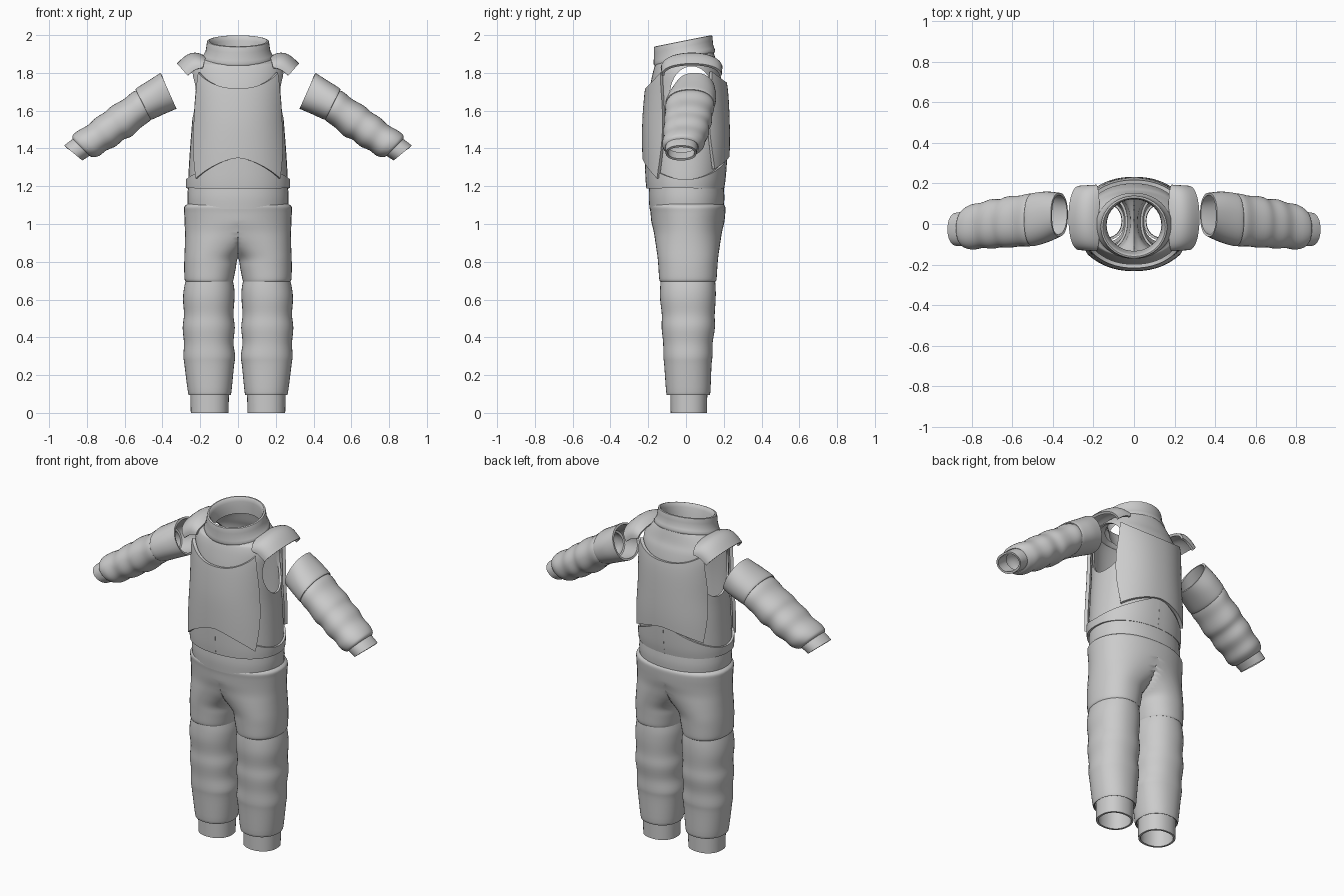
import bpy
import math
from mathutils import Vector

default_cube = bpy.data.objects.get("Cube")
if default_cube:
    bpy.data.objects.remove(default_cube)

SIDES = 40

fabric = bpy.data.materials.new("suit_grey")
fabric.use_nodes = True
fabric.diffuse_color = (0.6, 0.6, 0.6, 1)
fabric.node_tree.nodes["Principled BSDF"].inputs["Base Color"].default_value = fabric.diffuse_color


def refine(keys, steps=4):
    """Smoothly interpolate between key sections (Catmull-Rom)."""
    keys = [Vector(tuple(k) + (0,) * (7 - len(k))) for k in keys]
    result = []
    for i in range(len(keys) - 1):
        a, b = keys[max(i - 1, 0)], keys[i]
        c, d = keys[i + 1], keys[min(i + 2, len(keys) - 1)]
        for s in range(steps):
            t = s / steps
            result.append(0.5 * (2 * b + (c - a) * t + (2 * a - 5 * b + 4 * c - d) * t ** 2
                                 + (3 * b - a - 3 * c + d) * t ** 3))
    return result + [keys[-1]]


def section_point(section, angle, squareness=2.2):
    """Section: centre x, y, z, two radii, tilt in degrees, shear along y."""
    x, y, z, ru, rv, tilt, shear = section
    cu, sv = math.cos(angle), math.sin(angle)
    u = ru * math.copysign(abs(cu) ** (2 / squareness), cu)
    v = rv * math.copysign(abs(sv) ** (2 / squareness), sv)
    tilt = math.radians(tilt)
    return Vector((x + u * math.cos(tilt), y + v, z + u * math.sin(tilt) + shear * v))


def grid(name, rows, closed=False, seam=False):
    """Make a sheet of quads from rows of points; seam drops faces lying on x = 0."""
    width = len(rows[0])
    points = [p for row in rows for p in row]
    faces = []
    for r in range(len(rows) - 1):
        for c in range(width if closed else width - 1):
            n = (c + 1) % width
            face = (r * width + c, r * width + n, (r + 1) * width + n, (r + 1) * width + c)
            if not (seam and all(points[i].x < 1e-5 for i in face)):
                faces.append(face)
    mesh = bpy.data.meshes.new(name)
    mesh.from_pydata(points, [], faces)
    mesh.materials.append(fabric)
    obj = bpy.data.objects.new(name, mesh)
    bpy.context.collection.objects.link(obj)
    return obj


def finish(obj, thickness=0.0, mirror=False, cutter=None):
    """Give the sheet thickness, mirror or cut it, then shade it."""
    if mirror:
        mod = obj.modifiers.new("mirror", 'MIRROR')
        mod.merge_threshold = 0.0005
    if thickness:
        mod = obj.modifiers.new("thickness", 'SOLIDIFY')
        mod.thickness = abs(thickness)
        mod.offset = math.copysign(1, thickness)
    if cutter:
        mod = obj.modifiers.new("cut", 'BOOLEAN')
        mod.object = cutter
        mod.solver = 'EXACT'
    bpy.ops.object.select_all(action='DESELECT')
    bpy.context.view_layer.objects.active = obj
    obj.select_set(True)
    bpy.ops.object.convert(target='MESH')
    bpy.ops.object.shade_smooth_by_angle(angle=math.radians(40))


def rings(sections, squareness=2.2):
    return [[section_point(s, math.tau * i / SIDES, squareness) for i in range(SIDES)]
            for s in sections]


def tube(name, keys, thickness=-0.012, mirror=False, steps=4, squareness=2.2):
    obj = grid(name, rings(refine(keys, steps), squareness), closed=True)
    finish(obj, thickness, mirror)


# Ankle cuffs and lower legs
tube("ankle_cuffs", [(.15, .015, 0, .1, .096), (.15, .015, .11, .102, .098)], mirror=True)
tube("lower_legs", [
    (.15, .012, .095, .108, .11), (.15, .012, .11, .115, .117), (.152, .01, .25, .131, .125),
    (.152, .01, .3, .137, .13), (.155, .01, .37, .131, .131), (.155, .012, .45, .138, .141),
    (.155, .012, .52, .131, .14), (.155, .01, .6, .136, .147), (.153, .01, .66, .133, .147),
    (.152, .01, .72, .12, .142)], mirror=True)

# Trousers: each thigh widens upward until it meets the centre seam
thigh = rings(refine([
    (.152, .01, .695, .125, .147), (.153, .01, .71, .13, .152), (.148, .01, .77, .137, .156),
    (.142, .01, .82, .142, .16), (.115, .01, .87, .167, .167), (.085, .01, .91, .196, .173),
    (.04, .01, .96, .241, .181), (0, .01, 1.01, .283, .193), (0, .01, 1.06, .285, .198),
    (0, .008, 1.09, .285, .2), (0, .005, 1.105, .268, .193)]))
for row in thigh:
    for p in row:
        p.x = max(p.x, 0)
trousers = grid("trousers", thigh, closed=True, seam=True)
finish(trousers, -0.01, mirror=True)

# Waistband
tube("waistband", [(0, .003, 1.08, .264, .196), (0, .003, 1.14, .268, .2),
                   (0, .002, 1.2, .264, .197)])

# Vest body, with open armholes
vest_sections = refine([
    (0, -.004, 1.19, .262, .193), (0, -.002, 1.25, .263, .2), (0, 0, 1.4, .254, .207),
    (0, 0, 1.55, .243, .206), (0, .002, 1.7, .243, .196), (0, .002, 1.79, .248, .18),
    (0, 0, 1.84, .232, .164), (0, -.004, 1.87, .198, .155, 0, .15),
    (0, -.006, 1.895, .165, .148, 0, .2)])
vest = grid("vest_body", rings(vest_sections), closed=True)
hole = [[Vector((x, .03 + .115 * math.cos(a), 1.685 + .15 * math.sin(a)))
         for a in [math.tau * i / SIDES for i in range(SIDES)]] for x in (-.5, .5)]
armhole_cutter = grid("armhole_cutter", hole, closed=True)
armhole_cutter.data.clear_geometry()
cap = list(range(SIDES))
armhole_cutter.data.from_pydata(
    hole[0] + hole[1], [],
    [cap[::-1], [i + SIDES for i in cap]]
    + [(i, (i + 1) % SIDES, (i + 1) % SIDES + SIDES, i + SIDES) for i in cap])
armhole_cutter.hide_render = True
finish(vest, -0.012, cutter=armhole_cutter)
bpy.data.objects.remove(armhole_cutter)


def vest_point(angle, z, offset):
    """Point on the vest body, pushed outward."""
    for a, b in zip(vest_sections, vest_sections[1:]):
        if z <= b[2]:
            break
    s = a.lerp(b, max(0, (z - a[2]) / (b[2] - a[2])))
    s[3] += offset
    s[4] += offset
    return section_point(s, angle)


def body_plate(name, facing, bottom, top, spread, offset, thickness, columns=32, rows_count=20):
    """Curved plate lying on the vest; edges follow functions of the side position."""
    rows = []
    for r in range(rows_count + 1):
        v = r / rows_count
        row = []
        for c in range(columns + 1):
            t = 2 * c / columns - 1
            z = bottom(abs(t)) * (1 - v) + top(abs(t)) * v
            row.append(vest_point(facing + t * spread(v), z, offset))
        rows.append(row)
    finish(grid(name, rows), thickness)


def plate_spread(v):
    return math.radians(50 + 10 * math.sin(math.pi * v))


# Chest plate, back plate and the band around the abdomen
body_plate("chest_plate", -math.pi / 2, lambda t: 1.35 - .11 * t ** 1.4,
           lambda t: 1.715 + .085 * t ** 2, plate_spread, .006, .019)
body_plate("back_plate", math.pi / 2, lambda t: 1.36 - .07 * t ** 1.4,
           lambda t: 1.745 + .06 * t ** 2, plate_spread, .006, .019)
for side, facing in (("left", 0), ("right", math.pi)):
    body_plate(side + "_abdomen_band", facing, lambda t: 1.19,
               lambda t: 1.235 + .14 * t ** 1.6, lambda v: math.pi / 2, .001, .012,
               rows_count=6)

# Stand-up collar, higher at the back
tube("collar", [
    (0, -.008, 1.873, .183, .16, 0, .22), (0, -.009, 1.885, .188, .163, 0, .22),
    (0, -.013, 1.915, .172, .157, 0, .21), (0, -.015, 1.96, .165, .155, 0, .2),
    (0, -.015, 1.969, .16, .15, 0, .2), (0, -.015, 1.964, .148, .139, 0, .2),
    (0, -.01, 1.92, .138, .132, 0, .2), (0, -.005, 1.875, .135, .128, 0, .2)],
    thickness=0, steps=2, squareness=2)

# Shoulder pads: straps arching from front to back
pad_rows = []
for i in range(25):
    a = math.pi * i / 24
    lift = math.sin(a) ** 0.8
    row = []
    for j in range(9):
        u = j / 8
        x = (.185 + .08 * u) + lift * (-.01 + .058 * u)
        z = (1.825 - .04 * u) + lift * (.05 + .005 * u) + .034 * math.sin(math.pi * u) * (.3 + .7 * lift)
        row.append(Vector((x, .03 - (.15 - .005 * u) * math.cos(a), z)))
    pad_rows.append(row)
finish(grid("shoulder_pads", [row[::-1] for row in pad_rows]), -0.014, mirror=True)

# Arms: wrist cuff, ribbed sleeve, upper sleeve cuff
tube("wrist_cuffs", [(.872, -.026, 1.376, .062, .082, 40), (.85, -.025, 1.392, .063, .084, 42),
                     (.815, -.023, 1.415, .064, .085, 45)], mirror=True)
tube("sleeves", [
    (.83, -.022, 1.405, .066, .088, 45), (.82, -.02, 1.412, .08, .1, 47),
    (.79, -.014, 1.428, .087, .112, 50), (.745, -.006, 1.457, .083, .112, 54),
    (.7, 0, 1.487, .092, .122, 55), (.655, .004, 1.52, .088, .119, 56),
    (.615, .01, 1.545, .096, .127, 57), (.56, .015, 1.585, .088, .125, 60),
    (.515, .02, 1.62, .09, .13, 63), (.48, .024, 1.64, .08, .12, 64)], mirror=True)
tube("upper_sleeve_cuffs", [
    (.503, .022, 1.632, .086, .125, 64), (.495, .022, 1.637, .093, .131, 64),
    (.43, .035, 1.672, .098, .125, 65), (.368, .046, 1.705, .104, .108, 66)], mirror=True)
